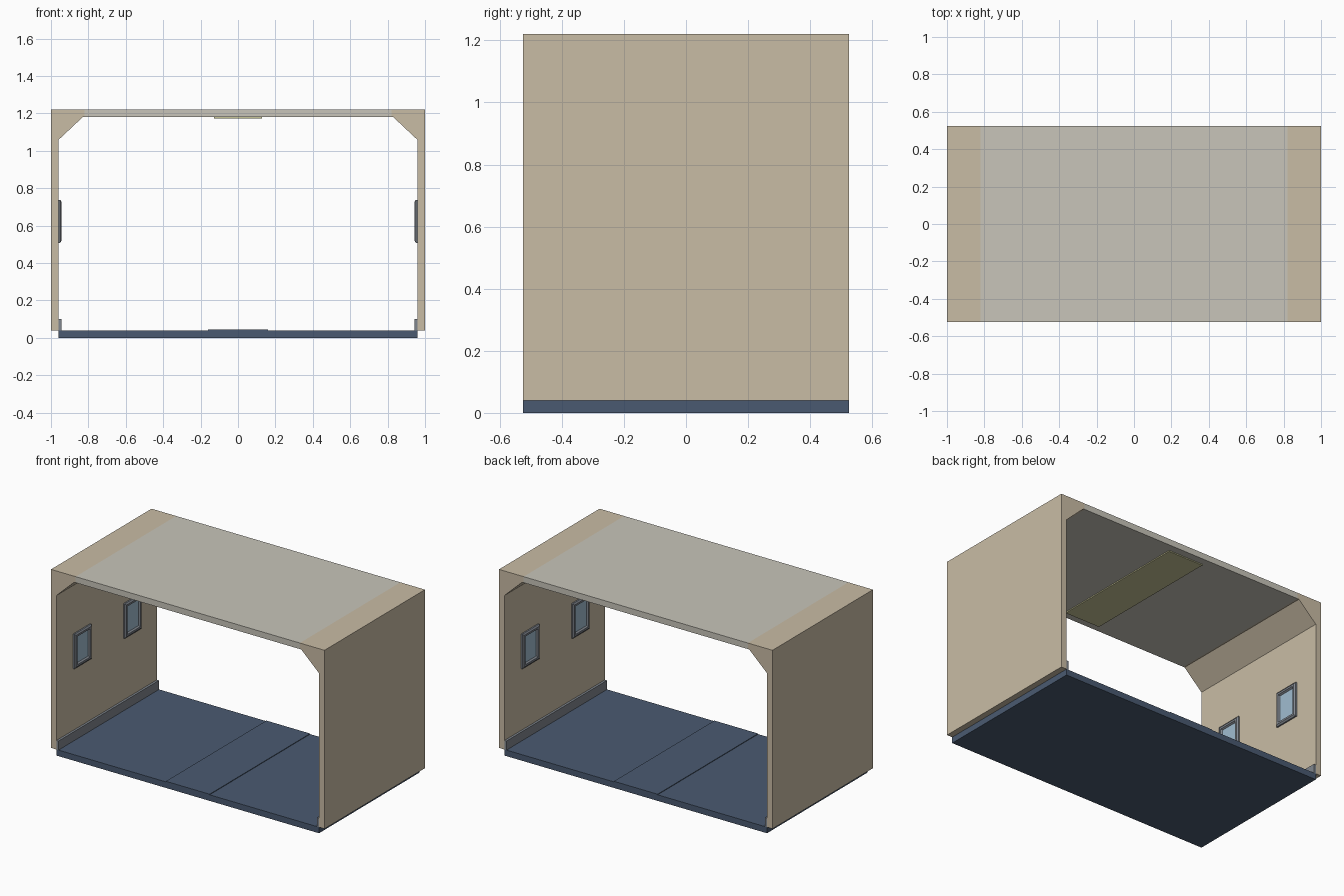
import bpy, bmesh

if "Cube" in bpy.data.objects:
    bpy.data.objects.remove(bpy.data.objects["Cube"])

HALF_Y = 0.525


def material(name, r, g, b):
    lin = [(c / 255 / 12.92) if c <= 10 else ((c / 255 + 0.055) / 1.055) ** 2.4 for c in (r, g, b)]
    m = bpy.data.materials.new(name)
    m.diffuse_color = (*lin, 1)
    m.use_nodes = True
    m.node_tree.nodes["Principled BSDF"].inputs["Base Color"].default_value = m.diffuse_color
    return m


BEIGE = material("wall beige", 201, 188, 165)
CEILING = material("ceiling grey", 200, 197, 186)
FLOOR = material("floor blue", 74, 90, 113)
TRIM = material("trim grey", 128, 134, 142)
GLASS = material("window blue", 160, 188, 208)
LIGHT = material("light panel yellow", 200, 199, 152)


def finish(name, bm, *mats):
    bmesh.ops.recalc_face_normals(bm, faces=bm.faces)
    mesh = bpy.data.meshes.new(name)
    bm.to_mesh(mesh)
    bm.free()
    for m in mats:
        mesh.materials.append(m)
    obj = bpy.data.objects.new(name, mesh)
    bpy.context.collection.objects.link(obj)
    return obj


def extrude_y(name, profile, mat, half=HALF_Y):
    """Extrude an x/z outline along y."""
    bm = bmesh.new()
    face = bm.faces.new([bm.verts.new((x, -half, z)) for x, z in profile])
    res = bmesh.ops.extrude_face_region(bm, geom=[face])
    verts = [v for v in res["geom"] if isinstance(v, bmesh.types.BMVert)]
    bmesh.ops.translate(bm, verts=verts, vec=(0, 2 * half, 0))
    return finish(name, bm, mat)


def bar(name, x0, x1, z0, z1, mat, half=HALF_Y):
    return extrude_y(name, [(x0, z0), (x1, z0), (x1, z1), (x0, z1)], mat, half)


def window(name, side, cy, cz):
    """Stepped frame made of nested rectangles, closed by a recessed pane."""
    rings = [(0.089, 0.115, 0.0), (0.089, 0.115, 0.009), (0.079, 0.105, 0.016),
             (0.067, 0.093, 0.016), (0.060, 0.086, 0.006)]
    bm = bmesh.new()
    loops = []
    for w, h, d in rings:
        x = side * (0.96 - d)
        loops.append([bm.verts.new((x, cy + a * w, cz + b * h))
                      for a, b in ((-1, -1), (1, -1), (1, 1), (-1, 1))])
    for p, q in zip(loops, loops[1:]):
        for i in range(4):
            j = (i + 1) % 4
            bm.faces.new((p[i], p[j], q[j], q[i]))
    bm.faces.new(loops[0])
    pane = bm.faces.new(loops[-1])
    pane.material_index = 1
    return finish(name, bm, TRIM, GLASS)


# Floor with a slightly raised centre aisle
bar("floor", -0.96, 0.96, 0, 0.04, FLOOR)
bar("aisle_strip", -0.16, 0.16, 0.038, 0.044, FLOOR)

# Ceiling and its light panel
bar("ceiling", -0.82, 0.82, 1.18, 1.22, CEILING)
bar("light_panel", -0.128, 0.128, 1.173, 1.181, LIGHT, 0.475)

# Side walls with chamfered upper corners, skirting and windows
for side, label in ((-1, "left"), (1, "right")):
    outline = [(1, 0.04), (0.96, 0.04), (0.96, 1.058), (0.83, 1.18),
               (0.82, 1.18), (0.82, 1.22), (1, 1.22)]
    extrude_y(label + "_wall", [(side * x, z) for x, z in outline], BEIGE)
    bar(label + "_skirting", side * 0.961, side * 0.945, 0.04, 0.10, TRIM)
    for cy, end in ((-0.2625, "front"), (0.2625, "back")):
        window(f"{label}_{end}_window", side, cy, 0.623)
